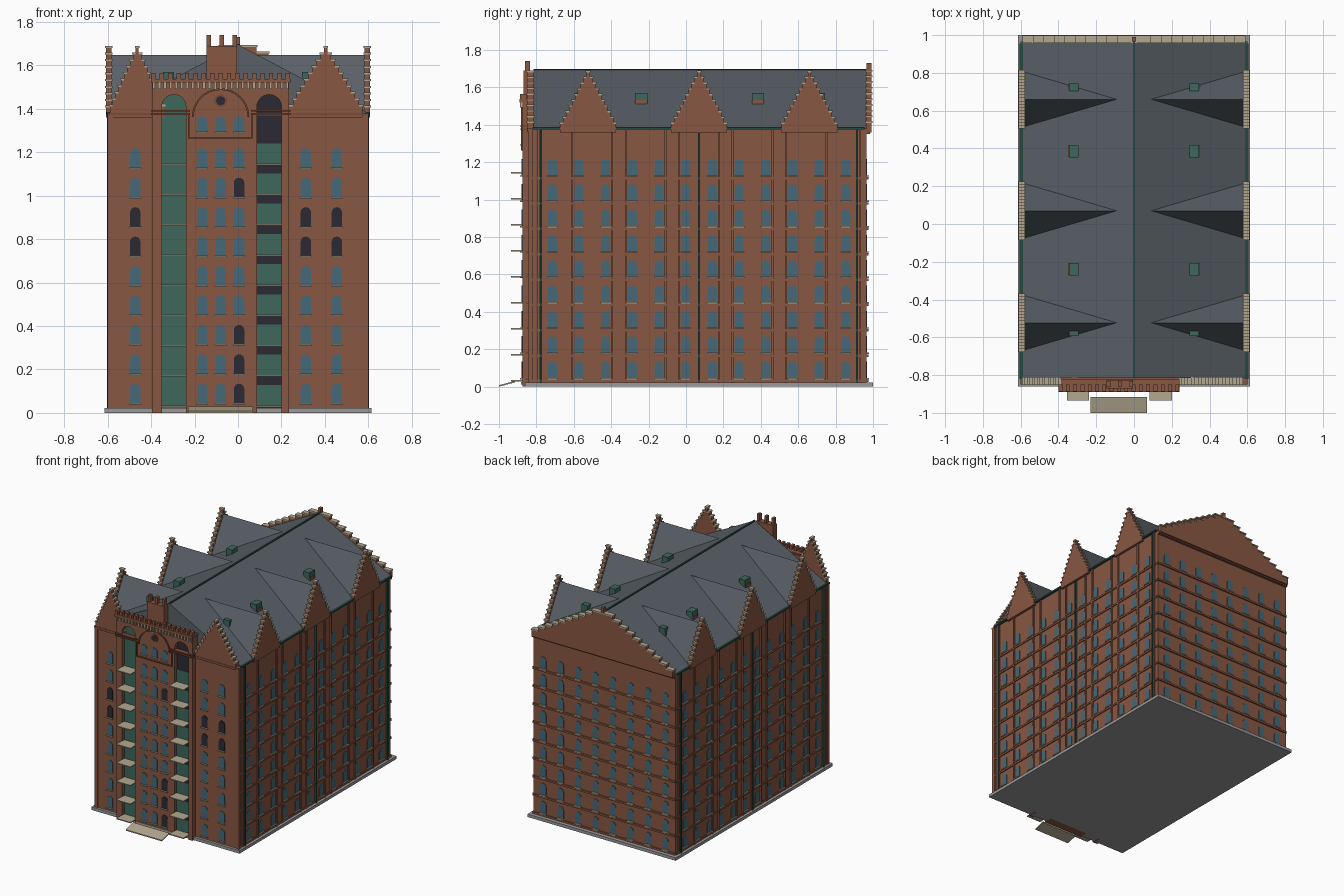
import bpy, bmesh, math
from mathutils import Matrix, Vector

old = bpy.data.objects.get("Cube")
if old:
    bpy.data.objects.remove(old, do_unlink=True)


def material(name, r, g, b):
    m = bpy.data.materials.new(name)
    m.use_nodes = True
    m.diffuse_color = (r, g, b, 1)
    m.node_tree.nodes["Principled BSDF"].inputs["Base Color"].default_value = (r, g, b, 1)
    return m


BRICK = material("brick", .25, .095, .055)
TRIM = material("dark_brick", .2, .07, .04)
SLATE = material("slate", .1, .117, .135)
GREEN = material("green_panel", .048, .135, .108)
PIPE = material("dark_green_metal", .018, .065, .052)
GLASS = material("blue_glass", .06, .14, .185)
DARK = material("dark_glass", .024, .023, .033)
STONE = material("pale_stone", .45, .39, .28)
PLINTH = material("grey_plinth", .32, .32, .32)


def frame(ux, uy, nx, ny, ox, oy):
    return Matrix(((ux, nx, 0, ox), (uy, ny, 0, oy), (0, 0, 1, 0), (0, 0, 0, 1)))


# Wall frames: coordinates are (along wall, outward, up)
X, Y0, Y1, MID, EAVE, RIDGE = .59, -.84, .965, .07, 1.38, 1.695
FRONT = frame(1, 0, 0, -1, 0, Y0)
BACK = frame(1, 0, 0, 1, 0, Y1)
SIDES = [frame(0, 1, s, 0, s * X, 0) for s in (1, -1)]
parts = {}


def part(name, mat):
    if name not in parts:
        parts[name] = (bmesh.new(), mat)
    return parts[name][0]


def prism(bm, fr, pts, d0, d1):
    a, b = [[bm.verts.new(fr @ Vector((u, d, v))) for u, v in pts] for d in (d0, d1)]
    bm.faces.new(a)
    bm.faces.new(b[::-1])
    for i in range(len(a)):
        j = (i + 1) % len(a)
        bm.faces.new((a[i], b[i], b[j], a[j]))


def box(bm, fr, u0, u1, v0, v1, d0, d1):
    prism(bm, fr, [(u0, v0), (u1, v0), (u1, v1), (u0, v1)], d0, d1)


def arc(u, v, r, a0, a1, n):
    return [(u + r * math.cos(a0 + (a1 - a0) * i / n), v + r * math.sin(a0 + (a1 - a0) * i / n))
            for i in range(n + 1)]


def arch(u0, u1, v0, v1, n=8):
    r = (u1 - u0) / 2
    return [(u0, v0)] + arc(u0 + r, v1 - r, r, math.pi, 0, n) + [(u1, v0)]


def window(fr, u, v, d=0, h=.088, dark=False):
    glass = part("dark_windows", DARK) if dark else part("windows", GLASS)
    prism(glass, fr, arch(u - .024, u + .024, v, v + h), d - .003, d + .004)
    box(part("window_sills", STONE), fr, u - .028, u + .028, v - .007, v, d - .003, d + .013)


def stepped_gable(name, fr, c, half, top, z0, z1, n, d0, d1):
    steps = [(half + (top - half) * i / n, z0 + (z1 - z0) * i / n) for i in range(n + 1)]
    right, low = [], EAVE - .02
    for w, z in steps:
        right += [(w, low), (w, z)]
        low = z
    pts = [(c + w, z) for w, z in right] + [(c - w, z) for w, z in reversed(right)]
    prism(part(name, BRICK), fr, pts, d0, d1)
    caps = part("gable_caps", STONE)
    for i, (w, z) in enumerate(steps):
        inner = steps[i + 1][0] if i < n else 0
        for s in (1, -1):
            box(caps, fr, c + s * inner, c + s * (w + .004), z, z + .009, d0 - .004, d1 + .004)


# Plinth, main body and roof
box(part("plinth", PLINTH), FRONT, -.615, .615, 0, .022, .02, -1.84)
box(part("main_walls", BRICK), FRONT, -X, X, .022, EAVE, 0, Y0 - Y1)
prism(part("main_roof", SLATE), FRONT, [(-.6, EAVE), (.6, EAVE), (0, RIDGE)], -.025, Y0 - Y1)
box(part("ridge_cap", PIPE), FRONT, -.006, .006, RIDGE - .008, RIDGE + .004, -.025, Y0 - Y1)

floors = [.046 + .1355 * k for k in range(9)]

# Long sides: windows, pilasters, bands, pipes, gables and skylights
for fr in SIDES:
    trim = part("side_trim", BRICK)
    for z in floors:
        for i in range(12):
            window(fr, MID + (i - 5.5) * .1427, z)
        box(trim, fr, Y0, Y1, z - .022, z - .009, -.003, .007)
    for off in (.107, .18, .391, .465, .68, .86):
        for s in (1, -1):
            u = MID + s * off
            box(trim, fr, u - .006, u + .006, .022, EAVE, -.003, .009)
    box(part("gutters", PIPE), fr, Y0 + .02, Y1 - .01, EAVE - .006, EAVE + .006, -.005, .016)
    for off in (-.845, 0, .845):
        box(part("downpipes", PIPE), fr, MID + off - .005, MID + off + .005, .022, EAVE, 0, .014)
    for c in (MID - .593, MID, MID + .59):
        stepped_gable("side_gables", fr, c, .15, .009, EAVE + .025, 1.68, 9, -.008, .018)
        bm = part("cross_roofs", SLATE)
        inner, peak, a, b = [bm.verts.new(fr @ Vector(p)) for p in (
            (c, .09 - X, 1.647), (c, -.004, 1.647), (c - .15, -.004, EAVE), (c + .15, -.004, EAVE))]
        for f in ((inner, a, peak), (inner, peak, b), (peak, a, b), (inner, b, a)):
            bm.faces.new(f)
    for c in (-.56, -.24, .385, .71):
        box(part("skylights", GREEN), fr, c - .033, c + .033, 1.49, 1.57, -.295, -.245)
        box(part("skylight_fronts", BRICK), fr, c - .03, c + .03, 1.49, 1.532, -.26, -.24)

# Back wall
for z in floors:
    for i in range(8):
        window(BACK, (i - 3.5) * .145, z)
    box(part("back_bands", BRICK), BACK, -X, X, z - .022, z - .009, -.003, .01)
box(part("back_cornice", TRIM), BACK, -X, X, EAVE - .03, EAVE - .01, -.003, .018)
stepped_gable("back_gable", BACK, 0, .585, .085, 1.41, 1.685, 9, -.002, .028)
box(part("back_gable", BRICK), BACK, -.01, .01, 1.68, 1.73, 0, .026)

# Front wall wings
for c, half in ((-.464, .126), (.404, .17)):
    stepped_gable("front_gables", FRONT, c, half, .007, EAVE + .03, 1.68, 9, -.025, .008)
for u in (-.473, .312, .455):
    for k, z in enumerate(floors):
        window(FRONT, u, z, dark=k in (5, 6))
for s in (1, -1):
    box(part("front_corners", BRICK), FRONT, s * .575, s * .6, .022, EAVE, -.02, .006)
box(part("front_cornice", TRIM), FRONT, -.6, .6, EAVE - .012, EAVE, -.003, .01)

# Projecting front bay with two tall arched niches
B0, B1, BC, D, TOP = -.395, .235, -.08, .035, 1.53
niches = ((-.35, -.24), (.087, .2))
outline = [(B0, 0)]
for u0, u1 in niches:
    outline += arch(u0, u1, 0, 1.465, 14)
outline += [(B1, 0), (B1, TOP), (B0, TOP)]
prism(part("front_bay", BRICK), FRONT, outline, -.03, D)
prism(part("left_niche_panel", GREEN), FRONT, arch(*niches[0], .02, 1.465, 14), -.003, .006)
prism(part("right_niche_glass", DARK), FRONT, arch(*niches[1], .02, 1.465, 14), -.003, .006)

balconies = [.035 + .139 * k for k in range(9)]
for z in balconies:
    u0, u1 = niches[1]
    box(part("right_niche_panels", GREEN), FRONT, u0, u1, z, z + .094, 0, .012)
    for u0, u1 in niches:
        box(part("balconies", STONE), FRONT, u0 - .004, u1 + .002, z - .007, z, 0, .095)

# Bay windows, round window and decorative arch
for col, u in enumerate((-.165, -.08, .005)):
    for k, z in enumerate(floors):
        window(FRONT, u, z, D, dark=(col == 2 and k in (0, 1, 2, 7)))
    window(FRONT, u, 1.295, D, h=.07)
trim = part("bay_trim", TRIM)
prism(trim, FRONT, arc(BC, 1.362, .132, 0, math.pi, 20) + arc(BC, 1.362, .124, math.pi, 0, 20), D - .003, D + .008)
for s in (1, -1):
    box(trim, FRONT, BC + s * .143, BC + s * .15, 1.265, 1.37, D - .003, D + .008)
box(trim, FRONT, BC - .15, BC + .15, 1.262, 1.27, D - .003, D + .008)
for u0, u1 in ((B0 - .006, -.22), (.06, B1 + .006)):
    for z in (1.372, 1.387):
        box(trim, FRONT, u0, u1, z, z + .008, .01, D + .01)
prism(trim, FRONT, arc(BC, 1.437, .03, 0, math.tau * 15 / 16, 15), D - .003, D + .005)
prism(part("round_window", DARK), FRONT, arc(BC, 1.437, .021, 0, math.tau * 15 / 16, 15), D, D + .008)

# Bay cornice: corbels, band and merlons
for i in range(25):
    u = B0 + .008 + i * (B1 - B0 - .016) / 24
    box(part("corbels", STONE), FRONT, u - .006, u + .006, 1.492, 1.522, D - .003, D + .012)
box(part("bay_cornice", BRICK), FRONT, B0 - .006, B1 + .006, 1.52, 1.538, -.02, D + .015)
for i in range(17):
    u = B0 + .006 + i * (B1 - B0 - .012) / 16
    box(part("merlons", BRICK), FRONT, u - .01, u + .01, 1.535, 1.565, .01, D + .012)

# Chimney with three flues
box(part("chimney", BRICK), FRONT, -.145, -.005, TOP, 1.69, -.015, .03)
for u in (-.135, -.075, -.015):
    box(part("chimney", BRICK), FRONT, u - .01, u + .01, 1.68, 1.74, -.005, .022)

# Entrance ramp, sloping down away from the bay
ramp = frame(0, -1, 1, 0, BC, 0)
prism(part("entrance_ramp", STONE), ramp, [(.915, .022), (.915, .03), (1, .008), (1, 0)], -.15, .15)
box(part("entrance_step", STONE), FRONT, BC - .15, BC + .15, .012, .024, D - .003, D + .006)

# Turn every part into an object
for name, (bm, mat) in parts.items():
    bmesh.ops.recalc_face_normals(bm, faces=bm.faces)
    mesh = bpy.data.meshes.new(name)
    bm.to_mesh(mesh)
    bm.free()
    mesh.materials.append(mat)
    bpy.context.scene.collection.objects.link(bpy.data.objects.new(name, mesh))
